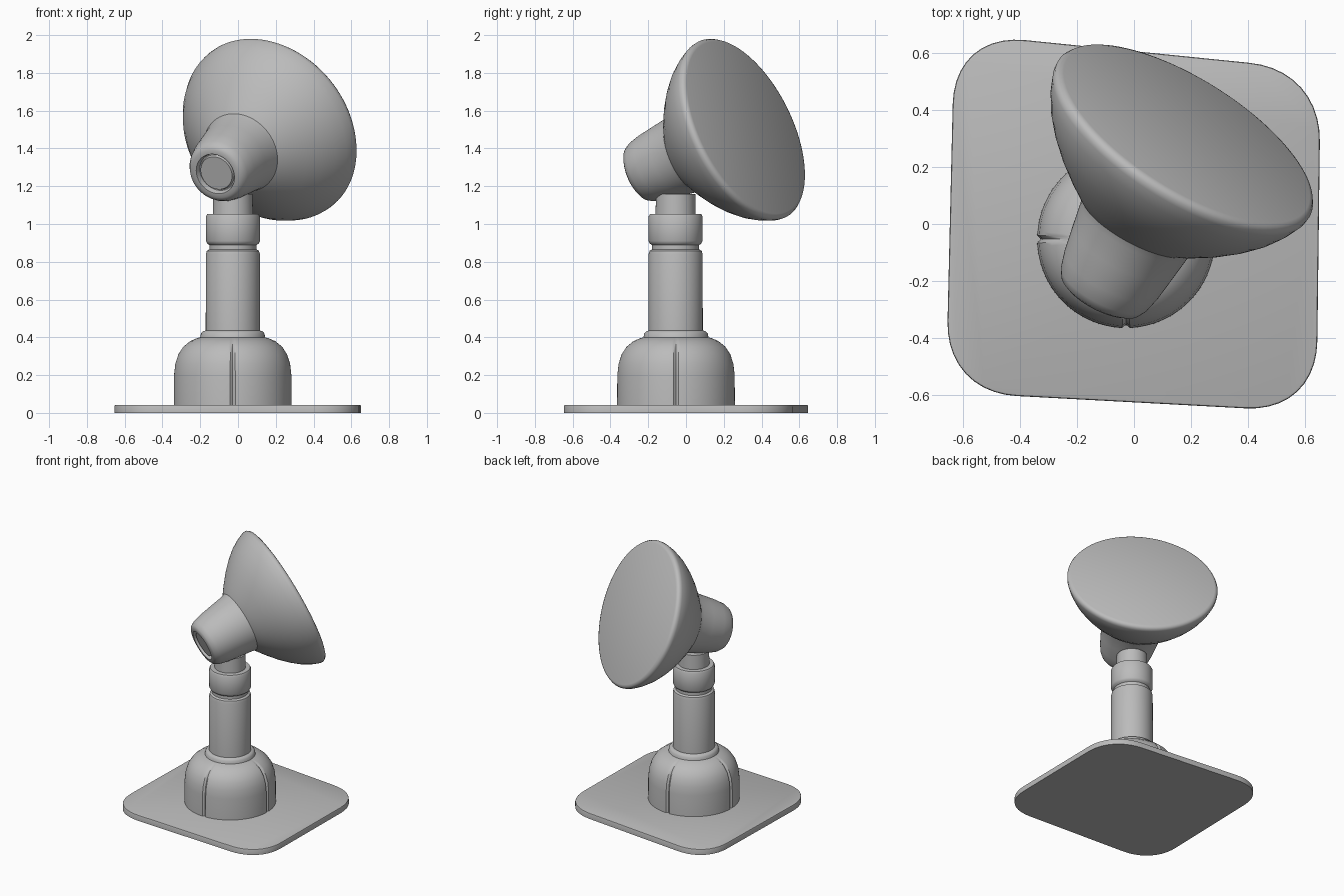
import bpy, bmesh, math
from mathutils import Vector

if "Cube" in bpy.data.objects:
    bpy.data.objects.remove(bpy.data.objects["Cube"])

grey = bpy.data.materials.new("plain_grey")
grey.diffuse_color = (0.5, 0.5, 0.5, 1)
grey.use_nodes = True
grey.node_tree.nodes["Principled BSDF"].inputs["Base Color"].default_value = grey.diffuse_color


def finish(name, bm, angle=40):
    bmesh.ops.remove_doubles(bm, verts=bm.verts, dist=1e-5)
    bmesh.ops.recalc_face_normals(bm, faces=bm.faces)
    me = bpy.data.meshes.new(name)
    bm.to_mesh(me)
    bm.free()
    ob = bpy.data.objects.new(name, me)
    bpy.context.collection.objects.link(ob)
    me.materials.append(grey)
    bpy.ops.object.select_all(action='DESELECT')
    ob.select_set(True)
    bpy.context.view_layer.objects.active = ob
    bpy.ops.object.shade_smooth_by_angle(angle=math.radians(angle))
    return ob


def lathe(name, profile, origin, axis=(0, 0, 1), seg=72, seams=(), seam_top=0):
    """Revolve (height, radius) points round an axis; seams are pressed-in columns."""
    bm = bmesh.new()
    q = Vector(axis).to_track_quat('Z', 'Y')
    rings = []
    for h, r in profile:
        ring = []
        for i in range(seg):
            a = 2 * math.pi * i / seg
            rr = r - 0.012 if i in seams and 0 < r and h < seam_top else r
            ring.append(bm.verts.new(Vector(origin) + q @ Vector((rr * math.cos(a), rr * math.sin(a), h))))
        rings.append(ring)
    for a, b in zip(rings, rings[1:]):
        for i in range(seg):
            j = (i + 1) % seg
            bm.faces.new((a[i], a[j], b[j], b[i]))
    return finish(name, bm)


# Base plate: slightly skewed square with rounded corners
bm = bmesh.new()
corners = [(-0.66, -0.59), (0.64, -0.66), (0.655, 0.54), (-0.63, 0.67)]
verts, n = [], 10
for i, c in enumerate(corners):
    p = Vector(c)
    a = (Vector(corners[i - 1]) - p).normalized() * 0.25 + p
    b = (Vector(corners[(i + 1) % 4]) - p).normalized() * 0.25 + p
    for k in range(n + 1):
        t = k / n
        w = 0.83  # weighted curve, close to a circular arc
        d = (1 - t) ** 2 + 2 * w * t * (1 - t) + t * t
        v = (a * (1 - t) ** 2 + p * 2 * w * t * (1 - t) + b * t * t) / d
        verts.append(bm.verts.new((v.x, v.y, 0)))
f = bm.faces.new(verts)
top = bmesh.ops.extrude_face_region(bm, geom=[f])
tv = [g for g in top['geom'] if isinstance(g, bmesh.types.BMVert)]
bmesh.ops.translate(bm, verts=tv, vec=(0, 0, 0.043))
rim = [e for e in bm.edges if all(v.co.z > 0.04 for v in e.verts)]
bmesh.ops.bevel(bm, geom=rim, offset=0.008, segments=2, affect='EDGES', profile=0.5)
finish("base_plate", bm)

# Domed foot with four vertical seams
lathe("domed_foot", [(0.03, 0), (0.03, 0.312), (0.20, 0.311), (0.26, 0.304), (0.31, 0.288),
                     (0.35, 0.262), (0.38, 0.225), (0.395, 0.19), (0.40, 0.172),
                     (0.42, 0.168), (0.432, 0.158), (0.437, 0.14), (0.437, 0)],
      (-0.028, -0.053, 0), seg=144, seams=(0, 36, 72, 108), seam_top=0.39)

# Column with groove, ring collar and neck
lathe("column", [(0.42, 0), (0.42, 0.144), (0.84, 0.143), (0.858, 0.138), (0.866, 0.124),
                 (0.888, 0.124), (0.896, 0.136), (0.91, 0.143), (1.04, 0.143),
                 (1.052, 0.136), (1.054, 0.106), (1.16, 0.104), (1.16, 0)],
      (-0.027, -0.055, 0))

# Tilted lamp holder with a recessed ring on its back end
lathe("lamp_holder", [(0.012, 0), (0.012, 0.092), (0.028, 0.098), (0.028, 0.104), (0.0, 0.112),
                      (0.0, 0.135), (0.012, 0.155), (0.04, 0.17), (0.10, 0.185), (0.20, 0.2),
                      (0.29, 0.213), (0.34, 0.228), (0.40, 0.26), (0.40, 0)],
      (-0.12, -0.255, 1.265), (0.43, 0.83, 0.357))

# Bowl shade with flat front face (heights run backwards from the face)
lathe("lamp_shade", [(0, 0), (0, 0.495), (-0.006, 0.51), (-0.02, 0.519), (-0.04, 0.517),
                     (-0.09, 0.497), (-0.15, 0.462), (-0.21, 0.414), (-0.27, 0.355),
                     (-0.33, 0.285), (-0.38, 0.22), (-0.41, 0.17), (-0.41, 0)],
      (0.185, 0.315, 1.51), (0.49, 0.78, 0.39), seg=96)
